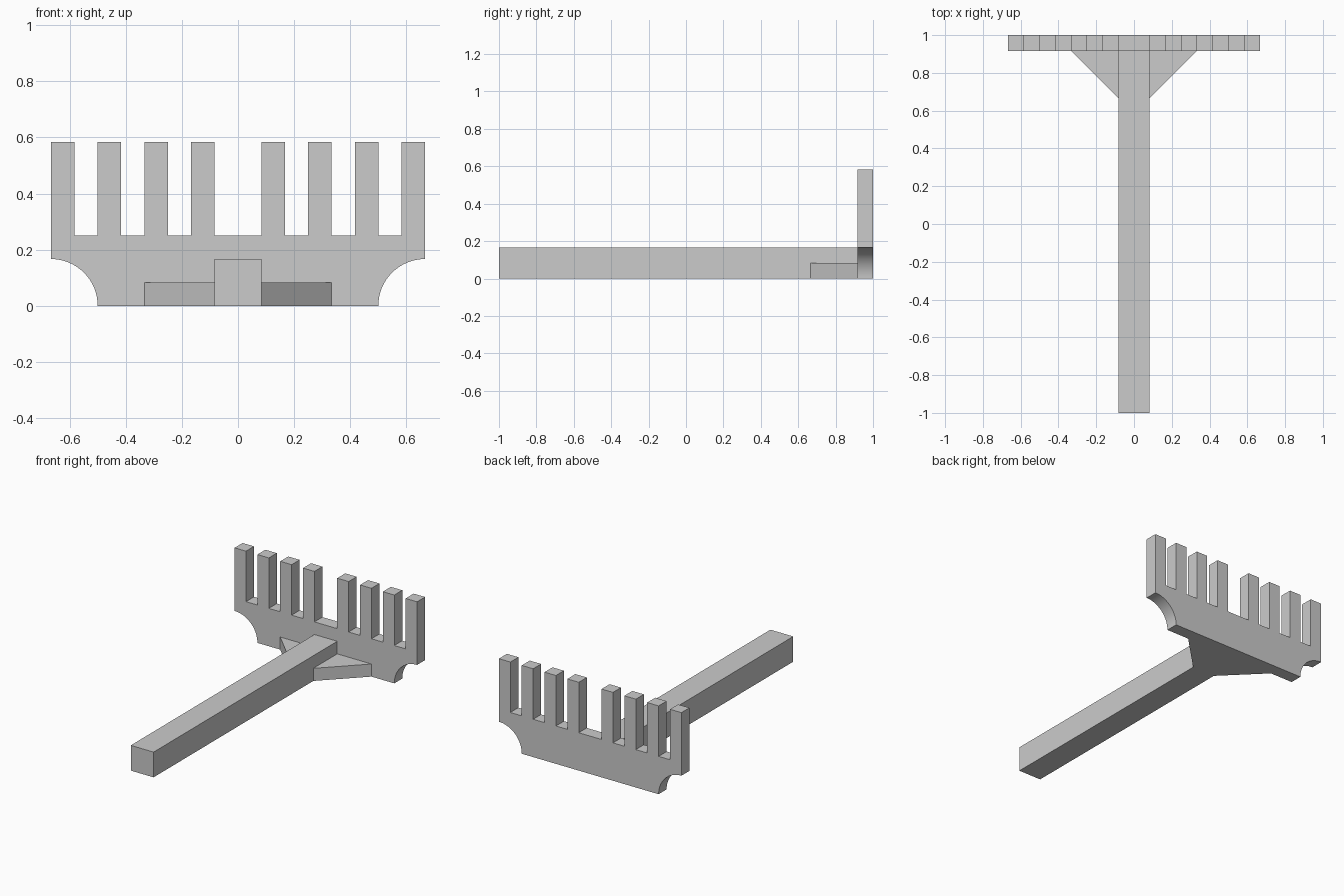
import bpy, bmesh, math
from mathutils import Vector

if "Cube" in bpy.data.objects:
    bpy.data.objects.remove(bpy.data.objects["Cube"])

U = 1 / 12  # design module: one tooth width


def prism(name, points, offset):
    """Extrude a closed 3D outline along offset into a solid object."""
    bm = bmesh.new()
    face = bm.faces.new([bm.verts.new(p) for p in points])
    ext = bmesh.ops.extrude_face_region(bm, geom=[face])
    moved = [v for v in ext["geom"] if isinstance(v, bmesh.types.BMVert)]
    bmesh.ops.translate(bm, vec=Vector(offset), verts=moved)
    bmesh.ops.recalc_face_normals(bm, faces=bm.faces)
    mesh = bpy.data.meshes.new(name)
    bm.to_mesh(mesh)
    bm.free()
    obj = bpy.data.objects.new(name, mesh)
    bpy.context.collection.objects.link(obj)
    return obj


# Rake head: half profile with scooped lower corner and four teeth, mirrored
half = []
steps = 16
for i in range(steps + 1):
    a = math.pi - i / steps * math.pi / 2
    half.append((8 * U + 2 * U * math.cos(a), 2 * U * math.sin(a)))
for k in (7, 5, 3, 1):
    tip = [(k + 1, 7), (k, 7), (k, 3)]
    if k < 7:
        tip.insert(0, (k + 1, 3))
    half += [(x * U, z * U) for x, z in tip]
outline = half + [(-x, z) for x, z in reversed(half)]
head = prism("rake_head", [(x, 1 - U, z) for x, z in outline], (0, U, 0))

# Smooth the scooped corners, keep every other edge crisp
bpy.context.view_layer.objects.active = head
head.select_set(True)
bpy.ops.object.shade_smooth_by_angle(angle=math.radians(30))
head.select_set(False)

# Straight square handle
prism("handle", [(-U, -1, 0), (U, -1, 0), (U, -1, 2 * U), (-U, -1, 2 * U)],
      (0, 2 - U, 0))

# Triangular braces on both sides of the handle
for side, label in ((-1, "left"), (1, "right")):
    prism(label + "_brace",
          [(side * U, 8 * U, 0), (side * 4 * U, 11 * U, 0), (side * U, 11 * U, 0)],
          (0, 0, U))
